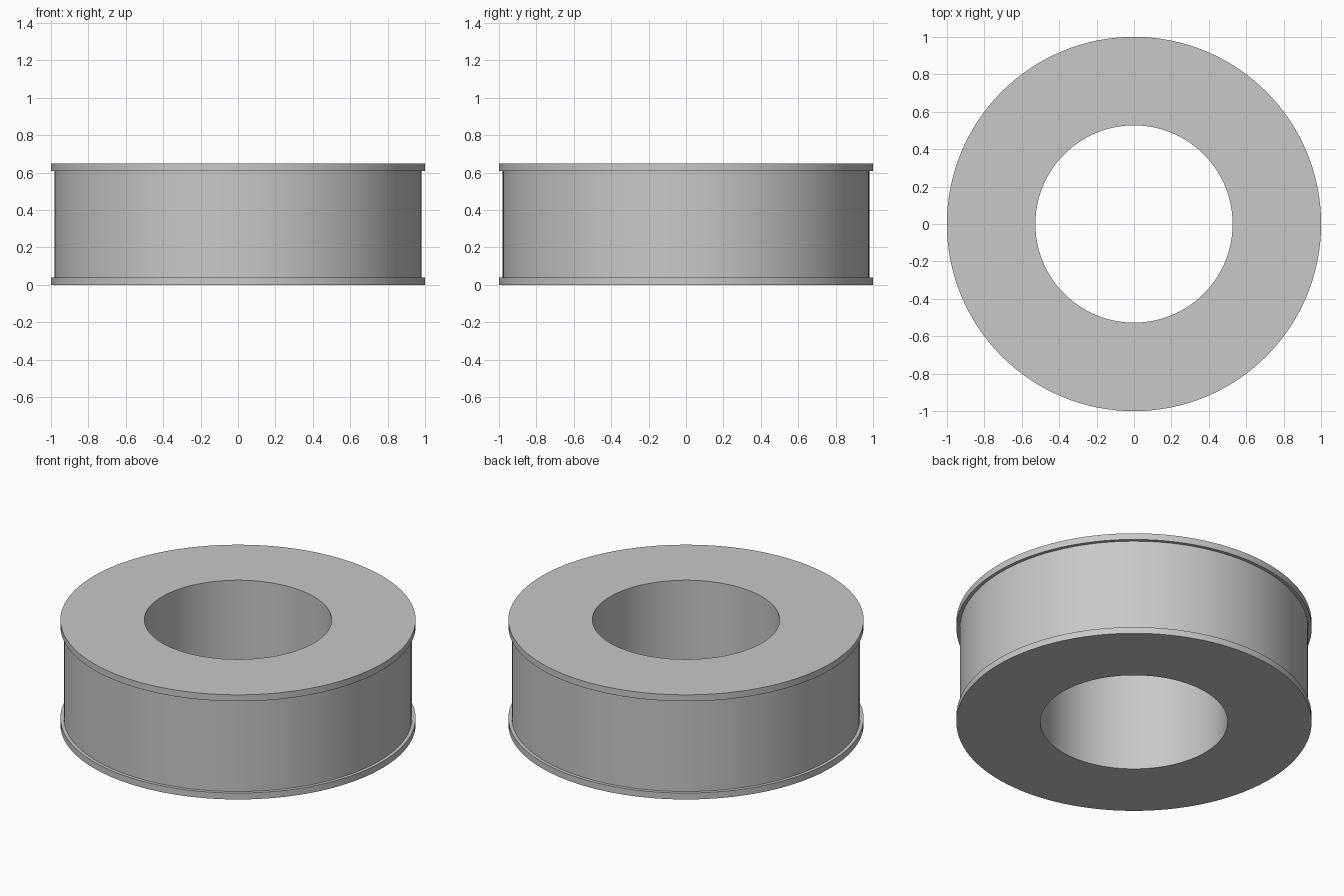
import bpy, bmesh
from math import cos, sin, tau

old = bpy.data.objects.get("Cube")
if old:
    bpy.data.objects.remove(old, do_unlink=True)

SIDES = 128
HEIGHT = 0.65
LIP = 0.04      # height of each rim flange
BORE = 0.527
BODY = 0.98
RIM = 1.0

# Plain grey
grey = bpy.data.materials.new("plain grey")
grey.use_nodes = True
colour = (0.58, 0.58, 0.58, 1)
grey.diffuse_color = colour
grey.node_tree.nodes["Principled BSDF"].inputs["Base Color"].default_value = colour


def lathe(name, profile):
    """Turn a closed (radius, height) profile around the z axis."""
    bm = bmesh.new()
    rings = []
    for i in range(SIDES):
        a = tau * i / SIDES
        rings.append([bm.verts.new((r * cos(a), r * sin(a), z)) for r, z in profile])
    n = len(profile)
    for i in range(SIDES):
        here, there = rings[i], rings[(i + 1) % SIDES]
        for j in range(n):
            k = (j + 1) % n
            bm.faces.new((here[j], there[j], there[k], here[k]))
    bmesh.ops.recalc_face_normals(bm, faces=bm.faces)
    mesh = bpy.data.meshes.new(name)
    bm.to_mesh(mesh)
    bm.free()
    mesh.materials.append(grey)
    obj = bpy.data.objects.new(name, mesh)
    bpy.context.collection.objects.link(obj)
    bpy.ops.object.select_all(action="DESELECT")
    obj.select_set(True)
    bpy.context.view_layer.objects.active = obj
    bpy.ops.object.shade_smooth_by_angle()
    return obj


# Ring with a wide bore and a thin flange at both ends
lathe("flanged_ring", [
    (BORE, 0), (RIM, 0), (RIM, LIP), (BODY, LIP),
    (BODY, HEIGHT - LIP), (RIM, HEIGHT - LIP), (RIM, HEIGHT), (BORE, HEIGHT),
])
